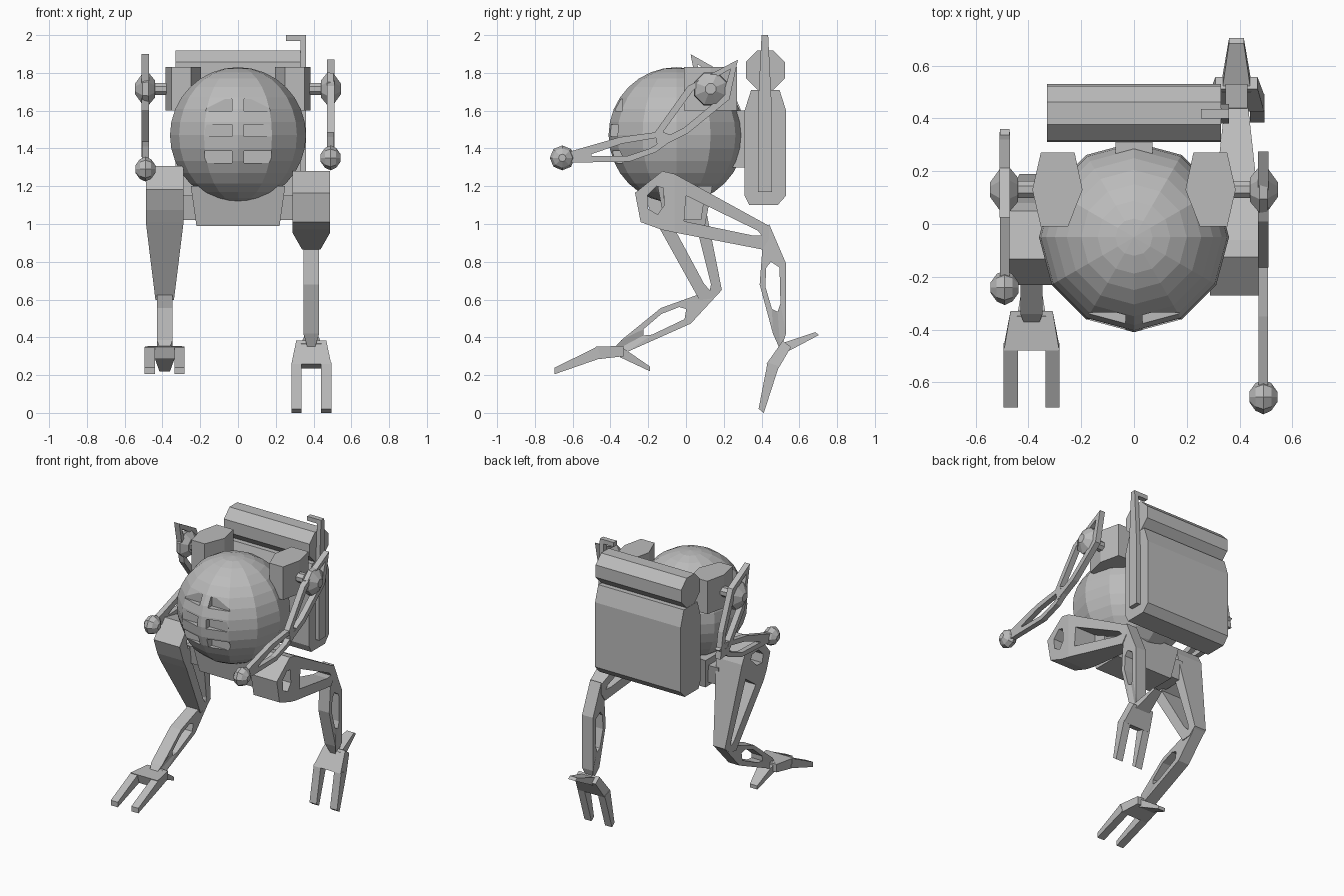
import bpy, bmesh, math

if "Cube" in bpy.data.objects:
    bpy.data.objects.remove(bpy.data.objects["Cube"])

grey = bpy.data.materials.new("plain grey")
grey.diffuse_color = (0.5, 0.5, 0.5, 1)
grey.use_nodes = True
grey.node_tree.nodes["Principled BSDF"].inputs["Base Color"].default_value = grey.diffuse_color


def finish(name, bm):
    bmesh.ops.recalc_face_normals(bm, faces=bm.faces)
    me = bpy.data.meshes.new(name)
    bm.to_mesh(me)
    bm.free()
    me.materials.append(grey)
    ob = bpy.data.objects.new(name, me)
    bpy.context.collection.objects.link(ob)
    return ob


def move(pivot, target, degrees):
    """Turn a (y, z) point about pivot, then carry the pivot to target."""
    c, s = math.cos(math.radians(degrees)), math.sin(math.radians(degrees))

    def f(p):
        y, z = p[0] - pivot[0], p[1] - pivot[1]
        return target[0] + y * c - z * s, target[1] + y * s + z * c
    return f


def plate(name, outer, cx, half, hole=None, tf=lambda p: p):
    """Side (y, z) profile with x thickness half(p), optionally with a window."""
    bm = bmesh.new()

    def loop(pts, side):
        return [bm.verts.new((cx + side * half(p), *tf(p))) for p in pts]
    a, b = loop(outer, -1), loop(outer, 1)
    n = len(outer)
    if hole:
        c, d = loop(hole, -1), loop(hole, 1)
        strips = [(a, b), (c, d), (a, c), (b, d)]
    else:
        strips = [(a, b)]
        bm.faces.new(a)
        bm.faces.new(b)
    for p, q in strips:
        for i in range(n):
            j = (i + 1) % n
            bm.faces.new((p[i], p[j], q[j], q[i]))
    return finish(name, bm)


def lathe(name, stations, y, z, sides, sign=1, turn=0.5):
    """Rings of (x, radius) around an axis along x."""
    bm = bmesh.new()
    rings = []
    for x, r in stations:
        rings.append([bm.verts.new((sign * x, y + r * math.cos((i + turn) * math.tau / sides),
                                    z + r * math.sin((i + turn) * math.tau / sides)))
                      for i in range(sides)])
    bm.faces.new(rings[0])
    bm.faces.new(rings[-1])
    for p, q in zip(rings, rings[1:]):
        for i in range(sides):
            j = (i + 1) % sides
            bm.faces.new((p[i], p[j], q[j], q[i]))
    return finish(name, bm)


def const(v):
    return lambda p: v


# Round body with six window slots cut into the front
bm = bmesh.new()
bmesh.ops.create_uvsphere(bm, u_segments=12, v_segments=16, radius=0.36)
bmesh.ops.translate(bm, verts=bm.verts, vec=(0, -0.05, 1.47))
body = finish("body", bm)
bm = bmesh.new()
for sx in (-1, 1):
    for z, y in ((1.63, -0.36), (1.495, -0.385), (1.355, -0.36)):
        box = bmesh.ops.create_cube(bm, size=1)["verts"]
        bmesh.ops.scale(bm, verts=box, vec=(0.145, 0.12, 0.065))
        bmesh.ops.translate(bm, verts=box, vec=(sx * 0.105, y - 0.035, z))
cutter = finish("window_cutter", bm)
cutter.hide_render = True
cutter.hide_viewport = True
cut = body.modifiers.new("windows", "BOOLEAN")
cut.operation, cut.object, cut.solver = "DIFFERENCE", cutter, "EXACT"

# Backpack, bed roll and the hooked bar beside it
plate("backpack", [(0.345, 1.71), (0.495, 1.71), (0.53, 1.6), (0.53, 1.15), (0.485, 1.1),
                   (0.335, 1.1), (0.31, 1.15), (0.31, 1.6)], 0, const(0.33))
lathe("roll", [(-0.33, 0.112), (0.33, 0.112)], 0.42, 1.815, 8)
plate("backpack_mount", [(0.24, 1.6), (0.33, 1.6), (0.33, 1.3), (0.24, 1.3)], 0, const(0.07))
plate("side_bar", [(0.4, 2.0), (0.435, 2.0), (0.455, 1.6), (0.455, 1.17), (0.38, 1.17),
                   (0.38, 1.6)], 0.345, const(0.015))
plate("bar_hook", [(0.4, 2.0), (0.435, 2.0), (0.435, 1.97), (0.4, 1.97)], 0.305, const(0.052))

# Pelvis
plate("pelvis", [(-0.15, 1.2), (0.14, 1.2), (0.1, 0.99), (-0.11, 0.99)], 0,
      lambda p: 0.25 if p[1] > 1.1 else 0.22)
plate("hip_bar", [(-0.12, 1.15), (0.1, 1.15), (0.08, 1.02), (-0.1, 1.02)], 0, const(0.32))

# Side profiles shared by both arms and legs
UPPER_ARM = [(0.275, 1.87), (0.23, 1.66), (0.01, 1.48), (-0.15, 1.4), (-0.165, 1.485), (0.01, 1.73)]
UPPER_HOLE = [(0.235, 1.82), (0.195, 1.68), (-0.01, 1.51), (-0.11, 1.46), (-0.12, 1.49), (0.04, 1.71)]
FOREARM = [(-0.61, 1.385), (-0.35, 1.46), (-0.13, 1.49), (-0.05, 1.46), (-0.16, 1.38),
           (-0.3, 1.33), (-0.61, 1.325)]
FOREARM_HOLE = [(-0.5, 1.37), (-0.34, 1.425), (-0.16, 1.455), (-0.12, 1.445), (-0.19, 1.4),
                (-0.31, 1.36), (-0.5, 1.36)]
HIP = [(-0.125, 1.28), (-0.27, 1.165), (-0.24, 1.01), (-0.13, 0.97), (-0.06, 0.955), (-0.06, 1.265)]
HIP_HOLE = [(-0.155, 1.2), (-0.205, 1.15), (-0.2, 1.08), (-0.15, 1.05), (-0.115, 1.1), (-0.12, 1.19)]
THIGH = [(-0.06, 1.265), (-0.06, 0.955), (0.405, 0.865), (0.44, 0.92), (0.44, 0.99)]
THIGH_HOLE = [(0.0, 1.15), (-0.01, 1.015), (0.35, 0.94), (0.4, 0.94), (0.38, 0.965)]
SHIN = [(0.44, 1.0), (0.53, 0.79), (0.53, 0.42), (0.5, 0.33), (0.46, 0.42), (0.39, 0.68), (0.405, 0.88)]
SHIN_HOLE = [(0.45, 0.8), (0.495, 0.77), (0.5, 0.58), (0.485, 0.535), (0.455, 0.55),
             (0.42, 0.67), (0.425, 0.77)]
FOOT = [(-0.08, 0.02), (0.07, 0.025), (0.07, -0.03), (-0.06, -0.045)]
TOE = [(-0.295, -0.125), (-0.295, -0.09), (-0.07, 0.02), (-0.05, -0.04)]
HEEL = [(0.05, 0.025), (0.21, -0.085), (0.21, -0.11), (0.05, -0.035)]


def thigh_half(p):
    return 0.1 - 0.055 * min(1, max(0, (p[0] + 0.06) / 0.5))


def shin_half(p):
    return 0.015 if p[1] < 0.35 else 0.042


same = const(0)
still = move((0, 0), (0, 0), 0)
# side, sign, upper arm, forearm, thigh, shin and foot poses
SIDES = [
    ("right", 1, still, still, still, still, move((0, 0), (0.49, 0.311), 53)),
    ("left", -1, move((0.13, 1.715), (0.13, 1.715), 73), move((-0.1, 1.45), (0.31, 1.41), 2),
     move((0.44, 0.99), (0.19, 0.65), -50), move((0.44, 1.0), (0.18, 0.64), -66),
     move((0, 0), (-0.4, 0.33), 0)),
]
for side, s, upper, fore, thigh, shin, foot in SIDES:
    # Shoulder pad: six-sided block seen from above
    bm = bmesh.new()
    outline = [(0.225, 0.27), (0.353, 0.27), (0.385, 0.13), (0.353, -0.01), (0.25, -0.01), (0.195, 0.13)]
    low, high = ([bm.verts.new((s * x, y, z)) for x, y in outline] for z in (1.6, 1.83))
    bm.faces.new(low)
    bm.faces.new(high)
    for i in range(6):
        j = (i + 1) % 6
        bm.faces.new((low[i], low[j], high[j], high[i]))
    finish(side + "_shoulder_pad", bm)
    lathe(side + "_shoulder_axle", [(0.36, 0.035), (0.45, 0.035)], 0.13, 1.715, 8, s)
    lathe(side + "_shoulder_joint", [(0.44, 0.05), (0.475, 0.095), (0.505, 0.09), (0.545, 0.03)],
          0.13, 1.715, 8, s)

    # Arm frames and ball hand
    plate(side + "_upper_arm", UPPER_ARM, s * 0.49, const(0.02), UPPER_HOLE, upper)
    plate(side + "_forearm", FOREARM, s * 0.49, const(0.018), FOREARM_HOLE, fore)
    hy, hz = fore((-0.655, 1.35))
    lathe(side + "_hand", [(0.437, 0.02), (0.46, 0.052), (0.49, 0.066), (0.52, 0.052), (0.543, 0.02)],
          hy, hz, 8, s, 0)

    # Leg frames
    x = s * 0.388
    plate(side + "_hip", HIP, x, const(0.1), HIP_HOLE, thigh)
    plate(side + "_thigh", THIGH, x, thigh_half, THIGH_HOLE, thigh)
    plate(side + "_shin", SHIN, x, shin_half, SHIN_HOLE, shin)

    # Forked foot with heel spur
    plate(side + "_foot", FOOT, x, lambda p: 0.08 if p[0] > 0 else 0.105, None, foot)
    plate(side + "_heel", HEEL, x, lambda p: 0.028 if p[0] > 0.1 else 0.055, None, foot)
    for t in (-1, 1):
        plate(side + "_toe", TOE, x + t * 0.079, const(0.027), None, foot)
